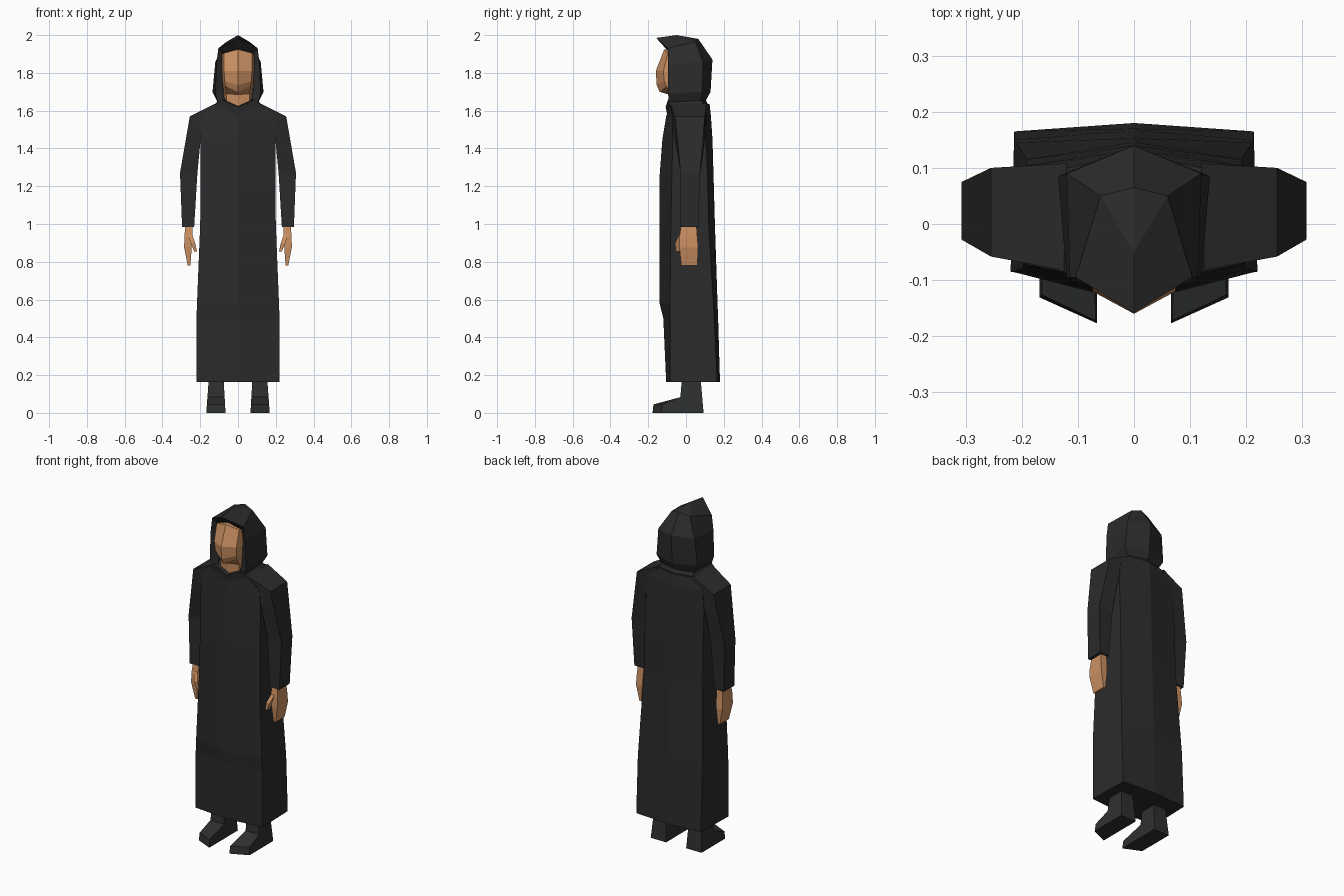
import bpy, bmesh

def material(name, rgb):
    m = bpy.data.materials.new(name)
    m.diffuse_color = (*rgb, 1)
    return m

CLOTH = material("black cloth", (0.024, 0.024, 0.024))
LEATHER = material("black leather", (0.028, 0.029, 0.029))
SKIN = material("tan skin", (0.60, 0.28, 0.12))

def loft(name, rows, mat, closed=False, caps=True):
    """Skin rows of points on the +x side, then mirror them across x = 0."""
    bm = bmesh.new()
    for s in (1, -1):
        grid = [[bm.verts.new((s * x, y, z)) for x, y, z in row] for row in rows]
        n = len(rows[0])
        for a, b in zip(grid, grid[1:]):
            for i in range(n if closed else n - 1):
                j = (i + 1) % n
                bm.faces.new((a[i], a[j], b[j], b[i]))
        if caps:
            bm.faces.new(grid[0])
            bm.faces.new(grid[-1][::-1])
    bmesh.ops.remove_doubles(bm, verts=bm.verts, dist=1e-4)
    bmesh.ops.recalc_face_normals(bm, faces=bm.faces)
    me = bpy.data.meshes.new(name)
    bm.to_mesh(me)
    bm.free()
    me.materials.append(mat)
    ob = bpy.data.objects.new(name, me)
    bpy.context.collection.objects.link(ob)
    return ob

# Robe: z, half width, front centre y, front corner y, back corner y, back centre y
robe = [(.163, .22, -.105, -.085, .165, .18), (.5, .22, -.12, -.085, .15, .17),
        (.58, .217, -.14, -.085, .145, .167), (1.0, .20, -.14, -.08, .12, .153),
        (1.25, .198, -.14, -.075, .115, .146), (1.45, .198, -.125, -.07, .105, .14),
        (1.57, .19, -.105, -.072, .105, .132), (1.635, .125, -.095, -.085, .10, .125)]
rows = [[(0, f, z if z < 1.6 else 1.59), (w, fc, z), (w * .97, bc, z), (0, b, z)]
        for z, w, f, fc, bc, b in robe]
loft("robe", rows, CLOTH)

# Sleeves: outer x, outer z, inner x, inner z, front y, back y
sleeve = [(.12, 1.637, .12, 1.45, -.083, .108), (.255, 1.57, .197, 1.455, -.058, .10),
          (.307, 1.27, .215, 1.27, -.028, .075), (.296, .985, .232, .985, -.033, .065)]
loft("sleeves", [[(xo, f, zo), (xo, b, zo), (xi, b, zi), (xi, f, zi)]
                 for xo, zo, xi, zi, f, b in sleeve], CLOTH, closed=True)

# Collar
loft("collar", [
    [(0, -.10, 1.58), (.125, -.087, 1.63), (.115, .09, 1.635), (0, .12, 1.62)],
    [(0, -.108, 1.62), (.09, -.095, 1.66), (.10, .08, 1.66), (0, .105, 1.66)]], CLOTH)

# Hood: columns are inner rim, outer rim, back corner, back centre
loft("hood", [
    [(.07, -.085, 1.64), (.105, -.09, 1.64), (.10, .075, 1.64), (0, .10, 1.645)],
    [(.078, -.075, 1.70), (.12, -.095, 1.69), (.135, .085, 1.70), (0, .13, 1.70)],
    [(.086, -.075, 1.84), (.114, -.095, 1.85), (.12, .09, 1.86), (0, .14, 1.87)],
    [(.084, -.085, 1.905), (.104, -.095, 1.93), (.06, .05, 1.965), (0, .065, 1.98)],
    [(0, -.095, 1.93), (0, -.158, 1.985), (0, -.05, 2.0), (0, .065, 1.98)]],
    CLOTH, caps=False)

# Face and neck: columns are centre, cheek, side, back
loft("head", [
    [(0, -.085, 1.60), (.06, -.075, 1.60), (.065, .02, 1.60), (0, .05, 1.60)],
    [(0, -.09, 1.685), (.062, -.08, 1.69), (.075, .02, 1.69), (0, .06, 1.69)],
    [(0, -.14, 1.70), (.066, -.105, 1.73), (.08, -.06, 1.74), (0, .07, 1.74)],
    [(0, -.155, 1.735), (.07, -.115, 1.755), (.082, -.06, 1.76), (0, .08, 1.76)],
    [(0, -.16, 1.81), (.074, -.12, 1.81), (.086, -.06, 1.81), (0, .08, 1.81)],
    [(0, -.115, 1.925), (.074, -.095, 1.905), (.084, -.05, 1.90), (0, .05, 1.92)]], SKIN)

# Hands: z, inner x, outer x, front y, back y
hand = [(1.0, .24, .278, -.025, .055), (.93, .242, .284, -.035, .06),
        (.875, .245, .285, -.035, .065), (.78, .252, .266, -.025, .06)]
loft("hands", [[(i, f, z), (o, f, z), (o, b, z), (i, b, z)]
               for z, i, o, f, b in hand], SKIN, closed=True)
thumb = [(.945, .243, .265, -.035, .01), (.90, .227, .25, -.058, -.02),
         (.855, .217, .232, -.055, -.03)]
loft("thumbs", [[(i, f, z), (o, f, z), (o, b, z), (i, b, z)]
                for z, i, o, f, b in thumb], SKIN, closed=True)

# Boots: side profile (y, z) swept from inner to outer, toes slanted
boot = [(.093, 0), (.078, .175), (-.022, .175), (-.03, .083), (-.15, .045), (-.155, 0)]
def boot_side(x_low, x_high, slant):
    return [(x_low + (x_high - x_low) * min(z / .17, 1), y + (slant if y < -.1 else 0), z)
            for y, z in boot]
loft("boots", [boot_side(.066, .076, -.022), boot_side(.168, .155, .024)],
     LEATHER, closed=True)
